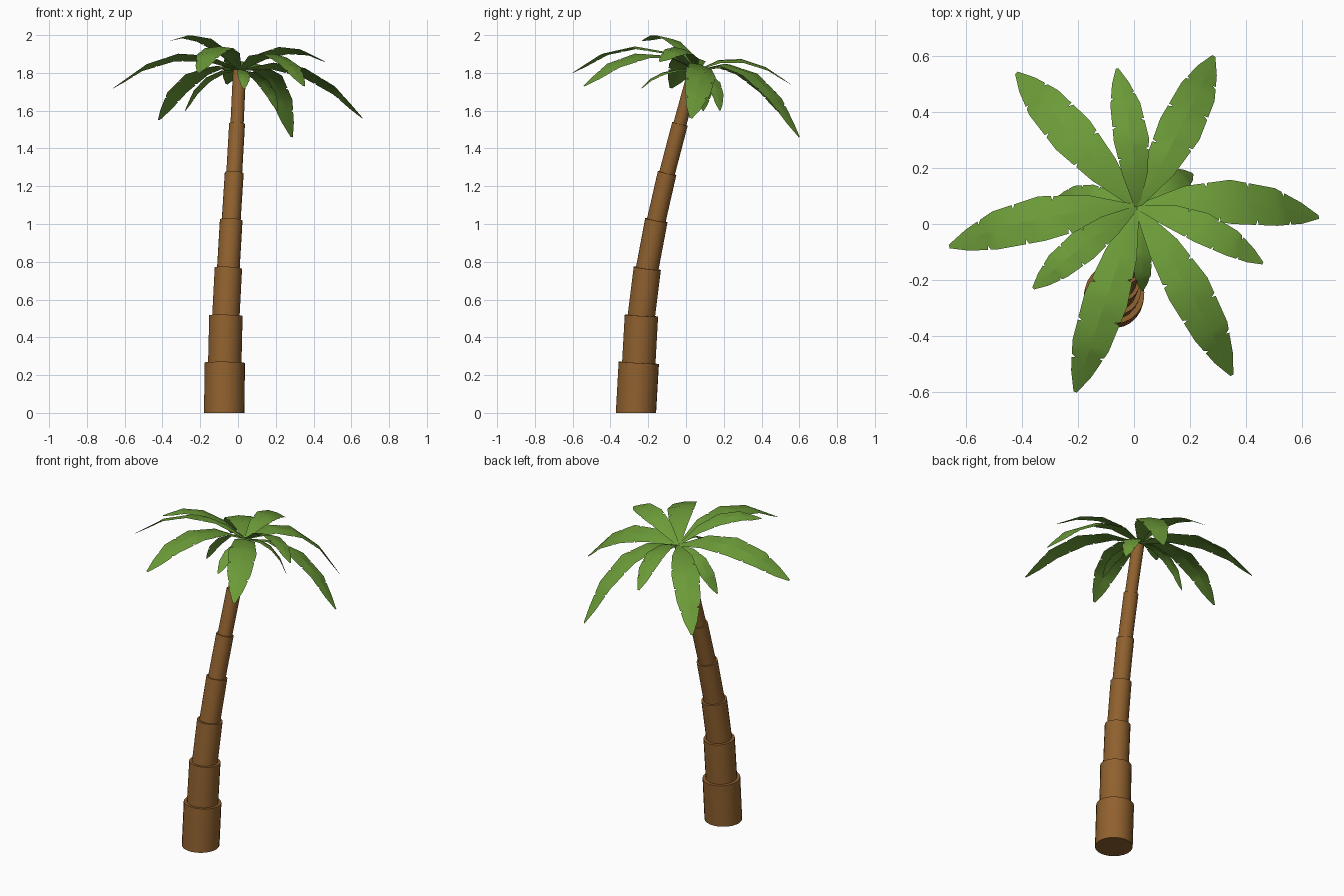
import bpy, bmesh
from mathutils import Vector

if "Cube" in bpy.data.objects:
    bpy.data.objects.remove(bpy.data.objects["Cube"])


def material(name, color):
    m = bpy.data.materials.new(name)
    m.diffuse_color = color
    m.use_nodes = True
    m.node_tree.nodes["Principled BSDF"].inputs["Base Color"].default_value = m.diffuse_color
    return m


bark = material("bark", (0.28, 0.12, 0.028, 1))
green = material("leaf_green", (0.15, 0.33, 0.04, 1))

# trunk: leaning stack of straight drums, each thinner than the one below
joints = [(-.073, -.265, 0), (-.07, -.25, .265), (-.064, -.236, .515), (-.051, -.205, .765),
          (-.036, -.157, 1.02), (-.02, -.1, 1.27), (-.005, -.032, 1.53), (.008, .045, 1.81)]
radii = [.107, .089, .073, .06, .05, .042, .035]
for i, r in enumerate(radii):
    a, b = Vector(joints[i]), Vector(joints[i + 1])
    d = b - a
    if i:
        a = a - d.normalized() * .02
    bpy.ops.mesh.primitive_cylinder_add(vertices=24, radius=r, depth=(b - a).length,
                                        location=(a + b) / 2,
                                        rotation=d.to_track_quat('Z', 'Y').to_euler())
    ob = bpy.context.object
    ob.name = f"trunk_segment_{i + 1}"
    if i == 0:   # flat foot on the ground
        bpy.context.view_layer.update()
        inv = ob.matrix_world.inverted()
        for v in ob.data.vertices:
            if v.co.z < 0:
                w = ob.matrix_world @ v.co
                w.z = 0
                v.co = inv @ w
    ob.data.materials.append(bark)
    bpy.ops.object.shade_smooth_by_angle()

# frond helpers
base = Vector((.01, .06, 1.815))
profile = [(0, .12), (.25, .72), (.5, 1), (.75, .85), (.9, .48), (1, .08)]


def lerp_width(t):
    for (t0, w0), (t1, w1) in zip(profile, profile[1:]):
        if t <= t1:
            return w0 + (w1 - w0) * (t - t0) / (t1 - t0)
    return profile[-1][1]


def frond(name, mid, tip, half):
    mid, tip = Vector(mid), Vector(tip)
    bulge = mid - (base + tip) / 2      # the blade faces the outside of its arc
    side = (tip - base).cross(bulge).normalized()
    ctrl = mid + bulge
    n = 4
    pts = [base * (1 - t) ** 2 + ctrl * 2 * t * (1 - t) + tip * t * t
           for t in (i / n for i in range(n + 1))]

    def spine(t):
        i = min(int(t * n), n - 1)
        return pts[i].lerp(pts[i + 1], t * n - i)

    bm = bmesh.new()
    for sign, notches in ((1, (.43, .64, .83)), (-1, (.37, .6, .8))):
        # stations along the leaf; each notch is a narrow V in the edge
        st = {t: 1 for t, _ in profile}
        for q in notches:
            st.update({q - .012: 1, q: .76, q + .004: 1})
        prev = None
        for t in sorted(st):
            w = lerp_width(t) * half * st[t]
            p = spine(t)
            cur = (bm.verts.new(p),
                   bm.verts.new(p + side * sign * w - bulge.normalized() * w * .12))
            if prev:
                f = (prev[0], prev[1], cur[1], cur[0])
                bm.faces.new(f if sign > 0 else f[::-1])
            prev = cur
    bmesh.ops.remove_doubles(bm, verts=bm.verts, dist=1e-5)
    bmesh.ops.recalc_face_normals(bm, faces=bm.faces)
    if sum(f.normal.z for f in bm.faces) < 0:
        bmesh.ops.reverse_faces(bm, faces=bm.faces)
    me = bpy.data.meshes.new(name)
    bm.to_mesh(me)
    bm.free()
    me.materials.append(green)
    ob = bpy.data.objects.new(name, me)
    bpy.context.collection.objects.link(ob)
    bpy.ops.object.select_all(action='DESELECT')
    ob.select_set(True)
    bpy.context.view_layer.objects.active = ob
    bpy.ops.object.shade_smooth_by_angle()


# crown: (point half way along, tip, half width)
fronds = [
    ((.35, .082, 1.81), (.66, .025, 1.56), .083),
    ((.165, .34, 1.80), (.285, .60, 1.46), .08),
    ((-.008, .30, 1.87), (-.06, .555, 1.74), .064),
    ((-.22, .32, 1.80), (-.42, .54, 1.55), .08),
    ((-.33, .022, 1.89), (-.66, -.08, 1.72), .083),
    ((-.18, -.075, 1.98), (-.36, -.23, 1.97), .06),
    ((-.10, -.27, 1.94), (-.21, -.60, 1.80), .08),
    ((.195, -.23, 1.90), (.35, -.54, 1.73), .08),
    ((.24, -.01, 1.925), (.46, -.14, 1.86), .06),
    ((.13, .145, 1.76), (.21, .18, 1.60), .05),
    ((-.16, .095, 1.77), (-.28, .09, 1.60), .05),
    ((.03, -.12, 1.80), (.03, -.24, 1.715), .035),
]
for i, f in enumerate(fronds):
    frond(f"palm_frond_{i + 1}", *f)
